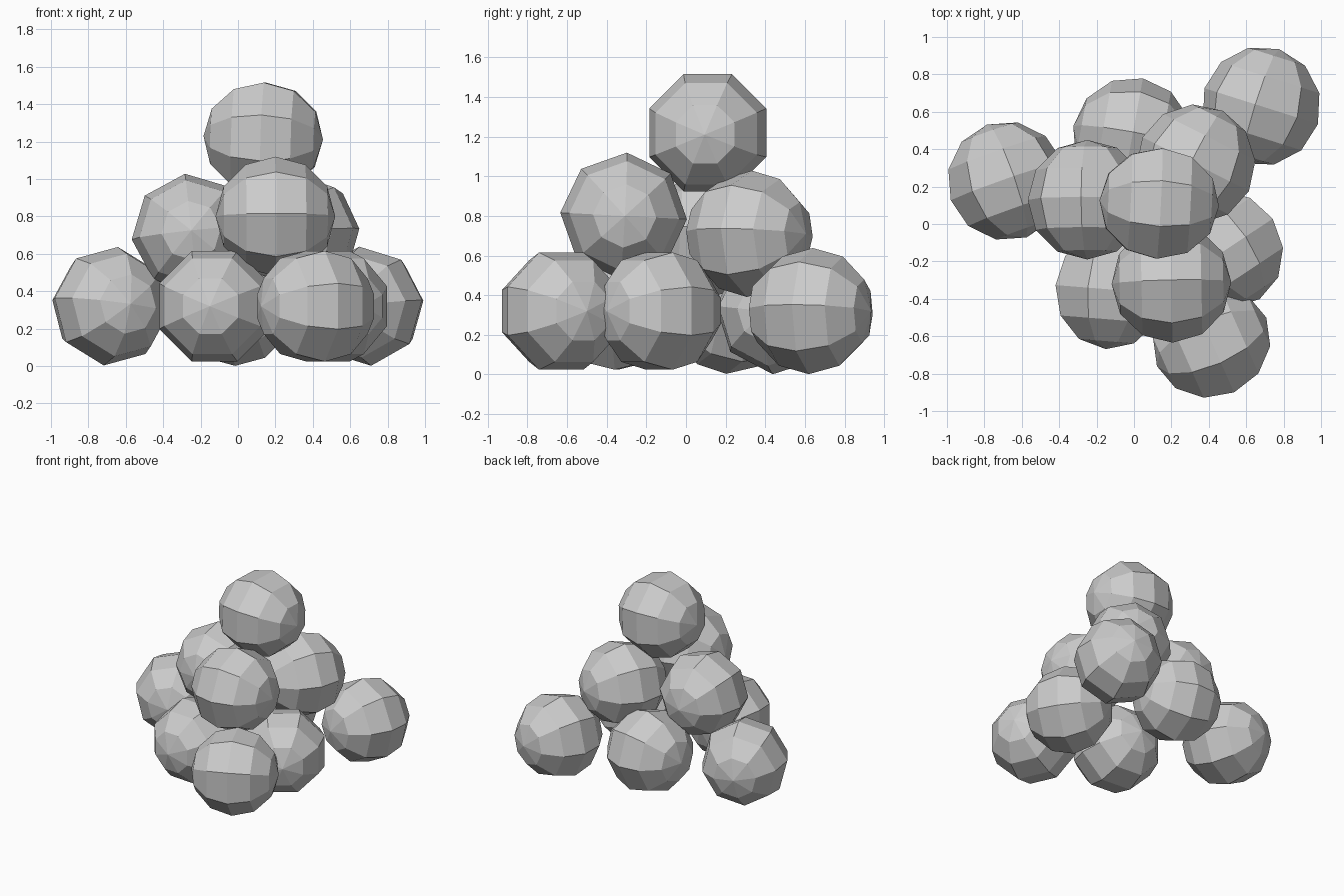
import bpy, math
from mathutils import Vector, Matrix

if "Cube" in bpy.data.objects:
    bpy.data.objects.remove(bpy.data.objects["Cube"])

RADIUS = 0.32


def ball(name, centre, axis, roll):
    """Low-poly ball: 8 segments, 6 rings, pole turned along a direction.
    roll = angle of one vertex meridian measured from straight up."""
    bpy.ops.mesh.primitive_uv_sphere_add(segments=8, ring_count=6, radius=RADIUS)
    ob = bpy.context.object
    ob.name = name
    ob.data.name = name
    pole = Vector(axis).normalized()
    side = Vector((0, 0, 1)).cross(pole).normalized()
    up = pole.cross(side)
    basis = Matrix((up, side, pole)).transposed().to_4x4()
    ob.matrix_world = (Matrix.Translation(centre) @ basis
                       @ Matrix.Rotation(math.radians(roll), 4, 'Z'))
    return ob


# name, centre, pole direction, roll
BALLS = [
    # bottom layer
    ("ball_back_right", (0.68, 0.63, 0.32), (0.30, 0.95, 0), 6),
    ("ball_left", (-0.68, 0.23, 0.32), (0.33, -0.94, 0.04), 8),
    ("ball_back", (-0.01, 0.465, 0.32), (0.98, -0.18, 0), 5),
    ("ball_front_left", (-0.125, -0.35, 0.32), (-0.08, -1, 0), 22.5),
    ("ball_front", (0.415, -0.63, 0.32), (0.90, 0.40, 0), 22.5),
    ("ball_right", (0.495, -0.135, 0.32), (0.55, -0.83, 0), 22.5),
    # middle layer
    ("ball_middle_left", (-0.25, 0.13, 0.71), (0, -1, 0.05), -6),
    ("ball_middle_back", (0.33, 0.32, 0.71), (0.45, 0.89, 0), 5),
    ("ball_middle_front", (0.20, -0.315, 0.80), (1, 0.02, 0), 3),
    # top
    ("ball_top", (0.135, 0.11, 1.22), (1, -0.05, -0.03), 22.5),
]
for args in BALLS:
    ball(*args)
